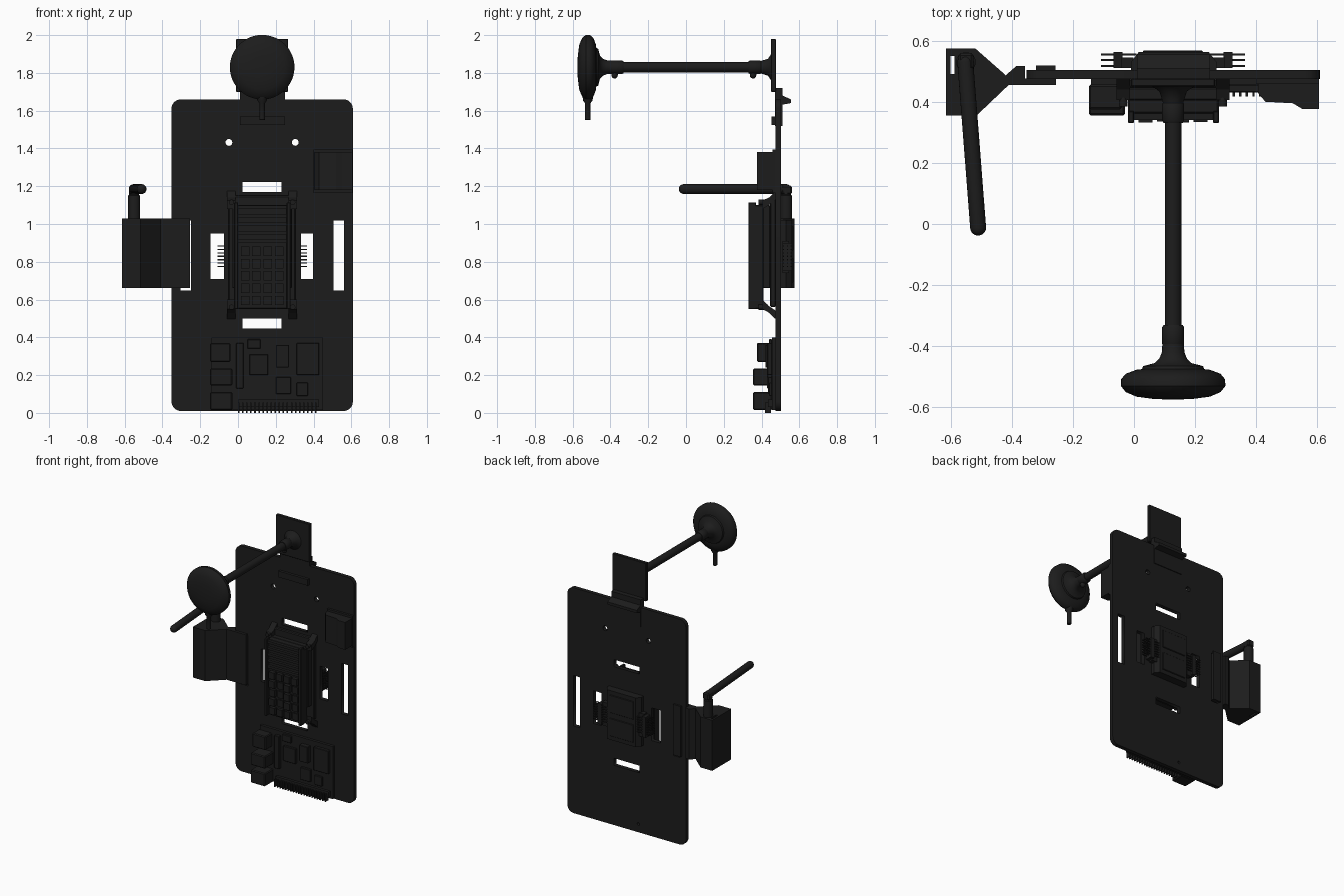
import bpy, bmesh, math, random
from mathutils import Vector, Matrix

random.seed(4)
CX = 0.128                                   # centre line of the panel
BLACK = bpy.data.materials.new("black")
BLACK.diffuse_color = (0.012, 0.012, 0.012, 1)


def finish(name, bm, smooth=False):
    bmesh.ops.recalc_face_normals(bm, faces=bm.faces)
    me = bpy.data.meshes.new(name)
    bm.to_mesh(me)
    bm.free()
    me.materials.append(BLACK)
    ob = bpy.data.objects.new(name, me)
    bpy.context.collection.objects.link(ob)
    if smooth:
        bpy.ops.object.select_all(action='DESELECT')
        ob.select_set(True)
        bpy.context.view_layer.objects.active = ob
        bpy.ops.object.shade_smooth_by_angle(angle=math.radians(40))
    return ob


def add_box(bm, x0, x1, y0, y1, z0, z1):
    m = Matrix.Translation(((x0 + x1) / 2, (y0 + y1) / 2, (z0 + z1) / 2)) @ \
        Matrix.Diagonal((x1 - x0, y1 - y0, z1 - z0, 1))
    bmesh.ops.create_cube(bm, size=1, matrix=m)


def boxes(name, items, bevel=0):
    bm = bmesh.new()
    for b in items:
        add_box(bm, *b)
    if bevel:
        bmesh.ops.bevel(bm, geom=bm.edges[:], offset=bevel, segments=1, affect='EDGES')
    return finish(name, bm)


def prism(name, pts, lo, hi, axis='Z'):
    """Extrude a profile: (x, y) along Z, or (y, z) along X."""
    bm = bmesh.new()
    put = (lambda p, h: (p[0], p[1], h)) if axis == 'Z' else (lambda p, h: (h, p[0], p[1]))
    a = [bm.verts.new(put(p, lo)) for p in pts]
    b = [bm.verts.new(put(p, hi)) for p in pts]
    bm.faces.new(a)
    bm.faces.new(b)
    for i in range(len(pts)):
        j = (i + 1) % len(pts)
        bm.faces.new((a[i], a[j], b[j], b[i]))
    return finish(name, bm)


def lathe(name, start, direction, prof, n=32):
    """Revolve (distance, radius) pairs about a line."""
    bm = bmesh.new()
    rot = Vector(direction).to_track_quat('Z', 'Y')
    rings = []
    for d, r in prof:
        rings.append([bm.verts.new(Vector(start) + rot @ Vector(
            (r * math.cos(2 * math.pi * i / n), r * math.sin(2 * math.pi * i / n), d)))
            for i in range(n)])
    for a, b in zip(rings, rings[1:]):
        for i in range(n):
            j = (i + 1) % n
            bm.faces.new((a[i], a[j], b[j], b[i]))
    bm.faces.new(rings[0])
    bm.faces.new(rings[-1])
    return finish(name, bm, True)


def capsule(name, p, q, r, n=20):
    d = Vector(q) - Vector(p)
    arc = [(1 - math.cos(t * math.pi / 10), max(math.sin(t * math.pi / 10), 0.02)) for t in range(6)]
    L = d.length
    prof = [(r * a - r, r * s) for a, s in arc] + [(L + r - r * a, r * s) for a, s in reversed(arc)]
    return lathe(name, p, d, prof, n)


def round_rect(x0, x1, z0, z1, r, n=8):
    out = []
    for k, (cx, cz) in enumerate([(x1 - r, z1 - r), (x0 + r, z1 - r), (x0 + r, z0 + r), (x1 - r, z0 + r)]):
        for i in range(n + 1):
            t = math.pi / 2 * (k + i / n)
            out.append((cx + r * math.cos(t), cz + r * math.sin(t)))
    return out


def plate(name, loops, y0, y1):
    """Filled outline with holes, standing in the xz plane."""
    cu = bpy.data.curves.new(name, 'CURVE')
    cu.dimensions, cu.fill_mode, cu.extrude = '2D', 'BOTH', (y1 - y0) / 2
    for pts in loops:
        sp = cu.splines.new('POLY')
        sp.points.add(len(pts) - 1)
        for p, (x, z) in zip(sp.points, pts):
            p.co = (x, z, 0, 1)
        sp.use_cyclic_u = True
    tmp = bpy.data.objects.new(name + "_outline", cu)
    bpy.context.collection.objects.link(tmp)
    bpy.context.view_layer.update()
    me = bpy.data.meshes.new_from_object(tmp.evaluated_get(bpy.context.evaluated_depsgraph_get()))
    bm = bmesh.new()
    bm.from_mesh(me)
    bpy.data.objects.remove(tmp)
    bmesh.ops.remove_doubles(bm, verts=bm.verts, dist=1e-5)
    bm.transform(Matrix.Translation((0, (y0 + y1) / 2, 0)) @ Matrix.Rotation(math.pi / 2, 4, 'X'))
    return finish(name, bm)


def rect(x0, x1, z0, z1):
    return [(x0, z0), (x1, z0), (x1, z1), (x0, z1)]


# Back panel with slots and bolt holes
holes = [rect(0.025, 0.23, 1.17, 1.222), rect(0.025, 0.23, 0.447, 0.50),
         rect(-0.145, -0.075, 0.71, 0.95), rect(0.333, 0.398, 0.71, 0.95),
         rect(0.505, 0.56, 0.648, 1.018), rect(-0.305, -0.25, 0.648, 1.018)]
for hx, hz, hr in ((-0.048, 1.432, 0.018), (0.303, 1.432, 0.018), (0.033, 0.07, 0.01)):
    holes.append(round_rect(hx - hr, hx + hr, hz - hr, hz + hr, hr * 0.99, 5))
plate("back_panel", [round_rect(-0.352, 0.608, 0.01, 1.66, 0.05)] + holes, 0.475, 0.504)

# Central module: base, raised body, ribs, corner mounts
boxes("module_base", [(-0.05, 0.305, 0.445, 0.476, 0.56, 1.15)], 0.006)
boxes("module_core", [(-0.03, 0.285, 0.405, 0.446, 0.66, 1.10)], 0.004)
boxes("module_body", [(-0.02, 0.278, 0.36, 0.41, 0.55, 1.10)], 0.006)
boxes("module_ribs", [(-0.015, 0.272, 0.34, 0.362, 0.90 + 0.045 * i, 0.918 + 0.045 * i) for i in range(5)])
boxes("module_rails", [(x, x + 0.02, 0.33, 0.37, 0.55, 1.115) for x in (-0.02, 0.258)], 0.003)
boxes("module_chips", [(0.015 + 0.06 * i, 0.06 + 0.06 * i, random.uniform(0.33, 0.352), 0.362,
                        0.57 + 0.065 * j, 0.62 + 0.065 * j) for i in range(4) for j in range(5)])
for x in (-0.035, 0.29):
    prism("upper_mount", [(0.405, 1.08), (0.405, 1.125), (0.44, 1.14), (0.476, 1.175), (0.476, 1.13), (0.44, 1.10)],
          x - 0.022, x + 0.022, 'X')
    prism("lower_mount", [(0.405, 0.60), (0.405, 0.55), (0.44, 0.53), (0.476, 0.495), (0.476, 0.54), (0.44, 0.565)],
          x - 0.022, x + 0.022, 'X')
    for z in (0.56, 1.115):
        lathe("mount_bolt", (x, 0.385, z), (0, 1, 0), [(0, 0.014), (0.05, 0.014)], 12)

# Rear housing and side pin rows
prism("rear_housing", [(-0.01, 0.50), (0.27, 0.50), (0.27, 0.53), (0.245, 0.562), (0.015, 0.562), (-0.01, 0.53)],
      0.66, 1.02)
boxes("rear_caps", [(0.03, 0.225, 0.558, 0.568, z, z + 0.13) for z in (0.69, 0.86)], 0.003)
for s in (-1, 1):
    def side(a, b):
        return tuple(sorted((CX + s * a, CX + s * b)))
    boxes("pin_header", [side(0.165, 0.195) + (0.51, 0.562, 0.75, 0.90), side(0.13, 0.17) + (0.51, 0.545, 0.74, 0.91)])
    boxes("side_pins", [side(0.12, 0.236) + (y, y + 0.006, 0.772 + 0.018 * k, 0.778 + 0.018 * k)
                        for y in (0.514, 0.534, 0.552) for k in range(7)])

# Lower circuit board, its sockets and bottom comb
boxes("lower_board", [(-0.14, 0.45, 0.455, 0.476, 0.015, 0.40)])
boxes("left_sockets", [(-0.148, -0.03, 0.355, 0.456, 0.015, 0.11), (-0.148, -0.03, 0.355, 0.456, 0.145, 0.235),
                       (-0.148, -0.04, 0.375, 0.456, 0.27, 0.37)], 0.006)
boxes("board_chips", [(0.06, 0.16, 0.435, 0.456, 0.20, 0.31), (0.20, 0.27, 0.42, 0.456, 0.24, 0.36),
                      (0.31, 0.43, 0.43, 0.456, 0.20, 0.37), (0.05, 0.12, 0.44, 0.456, 0.34, 0.39),
                      (0.20, 0.28, 0.435, 0.456, 0.10, 0.19), (0.31, 0.37, 0.44, 0.456, 0.09, 0.16),
                      (-0.01, 0.03, 0.43, 0.456, 0.13, 0.37)], 0.003)
boxes("comb_base", [(0.0, 0.43, 0.435, 0.456, 0.03, 0.07)])
boxes("comb_pins", [(0.0 + 0.0215 * i, 0.008 + 0.0215 * i, 0.418, 0.45, 0.0, 0.055) for i in range(20)])

# Upper right unit
prism("side_unit", [(0.405, 0.476), (0.405, 0.43), (0.43, 0.40), (0.52, 0.395), (0.55, 0.377), (0.605, 0.377),
                    (0.605, 0.476)], 1.18, 1.38)
boxes("side_unit_base", [(0.40, 0.606, 0.458, 0.478, 1.165, 1.395)])

# Top bracket
boxes("bracket_plate", [(-0.01, 0.265, 0.45, 0.476, 1.70, 1.98)], 0.003)
boxes("bracket_neck", [(0.01, 0.248, 0.472, 0.51, 1.52, 1.72), (0.01, 0.248, 0.452, 0.51, 1.525, 1.57)])
prism("bracket_hook", [(0.50, 1.63), (0.555, 1.64), (0.555, 1.66), (0.50, 1.685)], 0.01, 0.248, 'X')
lathe("arm_socket", (CX, 0.476, 1.83), (0, -1, 0), [(0, 0.075), (0.025, 0.07), (0.042, 0.045), (0.07, 0.036), (0.09, 0.03)])

# Long arm with collars and thumb screws
lathe("arm", (CX, -0.41, 1.83), (0, 1, 0), [(0, 0.027), (0.87, 0.027)])
for y in (-0.40, 0.33):
    lathe("arm_collar", (CX, y, 1.83), (0, 1, 0), [(0, 0.031), (0.008, 0.036), (0.062, 0.036), (0.07, 0.031)])
    yk = y + (0.022 if y < 0 else 0.025)
    capsule("thumb_screw", (CX, yk, 1.80), (CX, yk, 1.787), 0.017, 16)

# Flared round head with stem
lathe("round_head", (CX, -0.39, 1.83), (0, -1, 0),
      [(0, 0.035), (0.03, 0.037), (0.05, 0.045), (0.065, 0.06), (0.075, 0.098), (0.085, 0.102), (0.087, 0.12),
       (0.10, 0.155), (0.118, 0.17), (0.14, 0.171), (0.16, 0.155), (0.175, 0.12), (0.183, 0.06), (0.184, 0.004)], 48)
lathe("head_stem", (CX, -0.52, 1.69), (0, 0, -1),
      [(0, 0.028), (0.035, 0.026), (0.05, 0.015), (0.138, 0.015), (0.14, 0.012)], 20)

# Left clamp box: slotted wedge shell plus jaws gripping the panel
prism("clamp_wedge", [(-0.587, 0.575), (-0.52, 0.575), (-0.42, 0.487), (-0.41, 0.455), (-0.515, 0.355), (-0.587, 0.355)],
      0.66, 1.03)
boxes("clamp_outer_wall", [(-0.615, -0.60, 0.355, 0.575, 0.66, 1.03), (-0.60, -0.587, 0.355, 0.49, 0.66, 1.03),
                           (-0.60, -0.587, 0.55, 0.575, 0.66, 1.03)])
prism("clamp_jaw", [(-0.42, 0.455), (-0.255, 0.455), (-0.255, 0.476), (-0.356, 0.476), (-0.356, 0.517), (-0.385, 0.517),
                    (-0.425, 0.482)], 0.66, 1.03)
boxes("clamp_hook", [(-0.303, -0.257, 0.47, 0.518, 0.66, 1.015), (-0.32, -0.257, 0.504, 0.518, 0.66, 1.03)])

# Joystick post and long grip
lathe("grip_post", (-0.55, 0.53, 1.02), (0, 0, 1), [(0, 0.032), (0.13, 0.032), (0.135, 0.026), (0.165, 0.026)], 20)
boxes("grip_hinge", [(-0.575, -0.525, 0.505, 0.56, 1.155, 1.205)], 0.008)
capsule("grip", (-0.552, 0.53, 1.185), (-0.51, -0.012, 1.185), 0.026)
